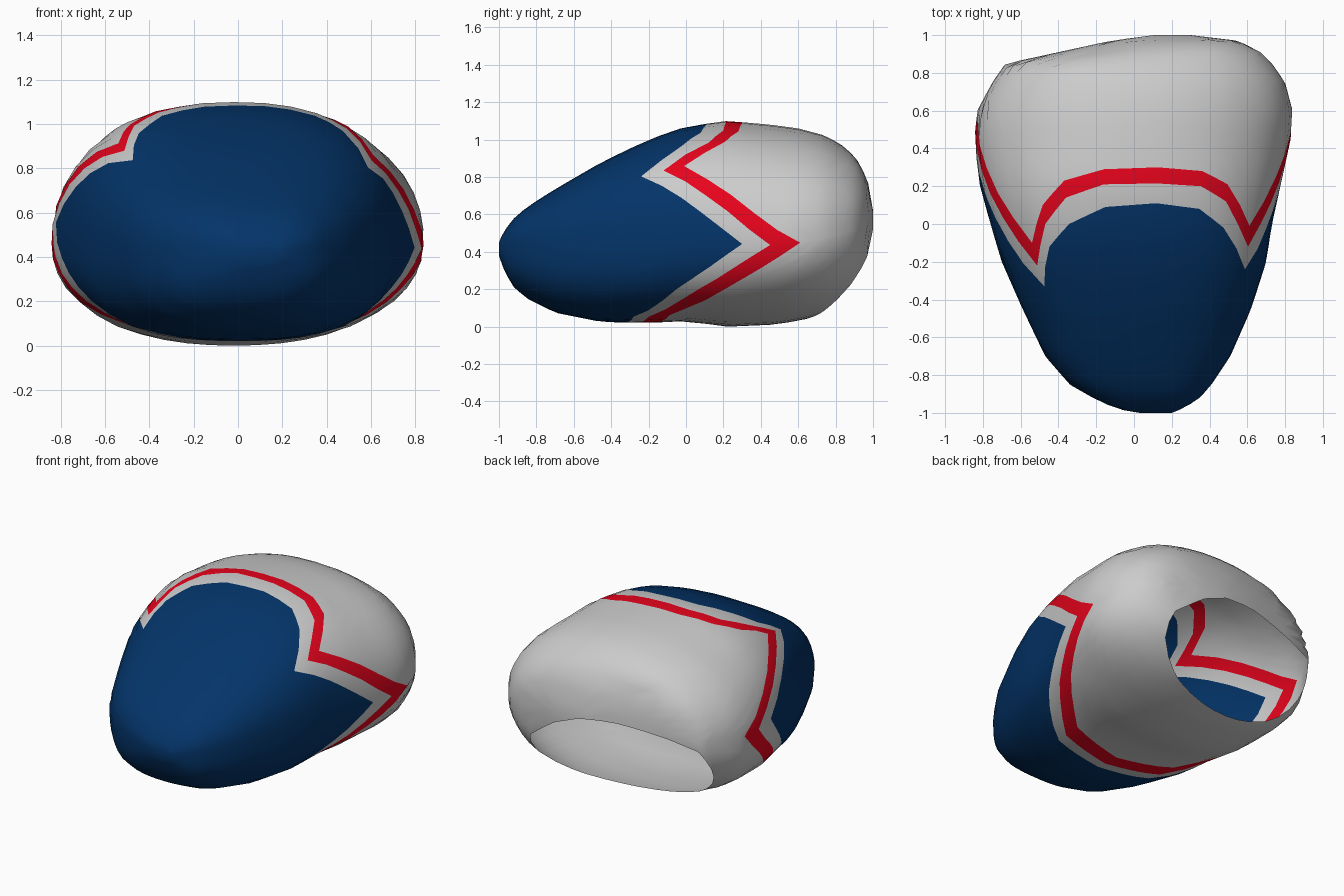
import bpy, bmesh, math
from mathutils import Vector

if "Cube" in bpy.data.objects:
    bpy.data.objects.remove(bpy.data.objects["Cube"])

# Shell sections along y: y, left x, right x, top z, bottom z, widest z
SECTIONS = [
    (-1.0, .03, .2, .45, .38, .42), (-.98, -.09, .25, .50, .32, .42),
    (-.93, -.2, .34, .57, .22, .42), (-.85, -.34, .41, .64, .15, .42),
    (-.7, -.47, .51, .735, .075, .43), (-.45, -.59, .62, .88, .025, .44),
    (-.2, -.70, .70, 1.0, .02, .45), (0, -.76, .73, 1.07, .03, .46),
    (.22, -.82, .78, 1.1, .0, .47), (.45, -.845, .83, 1.08, .01, .46),
    (.6, -.83, .84, 1.06, .03, .47), (.75, -.75, .80, 1.02, .07, .50),
    (.85, -.68, .73, .96, .12, .52), (.91, -.40, .67, .90, .17, .54),
    (.97, -.13, .55, .79, .28, .56), (1.0, .1, .3, .62, .50, .57)]

# Edge of the front patch round the shell: angle, y, and the two red stripe edges behind it
STRIPES = [
    (-90, -.33, -.27, -.17), (-60, -.28, -.20, -.09), (-34, -.05, .07, .20),
    (-3, .30, .45, .61), (38, -.24, -.12, -.01), (52, -.02, .12, .21),
    (63, .08, .20, .28), (80, .11, .215, .30), (100, .09, .21, .29),
    (115, .0, .14, .23), (125, -.12, .0, .10), (133, -.33, -.22, -.10),
    (172, .27, .42, .56), (214, -.05, .07, .20), (240, -.28, -.20, -.09),
    (270, -.33, -.27, -.17)]


def sample(table, v):
    """Linear lookup in a table sorted by its first column."""
    for a, b in zip(table, table[1:]):
        if v <= b[0]:
            t = max(0, (v - a[0]) / (b[0] - a[0]))
            return [p + (q - p) * t for p, q in zip(a[1:], b[1:])]
    return list(table[-1][1:])


def surface(y, deg):
    """Point on the rounded, slightly boxy cross-section at y."""
    xl, xr, zt, zb, zm = sample(SECTIONS, y)
    c, s = math.cos(math.radians(deg)), math.sin(math.radians(deg))
    n = 2.65 - .45 * min(1, max(0, (y + .2) / .6))
    r = (abs(c) ** n + abs(s) ** n) ** (-1 / n)
    return Vector(((xl + xr) / 2 + r * c * (xr - xl) / 2, y,
                   zm + r * s * ((zt - zm) if s > 0 else (zm - zb))))


def material(name, rgb):
    m = bpy.data.materials.new(name)
    m.diffuse_color = (*rgb, 1)
    m.use_nodes = True
    m.node_tree.nodes["Principled BSDF"].inputs["Base Color"].default_value = m.diffuse_color
    return m


# Columns pass through every corner of the stripe
angles = []
for a, b in zip(STRIPES, STRIPES[1:]):
    steps = max(2, round((b[0] - a[0]) / 8))
    angles += [a[0] + (b[0] - a[0]) * i / steps for i in range(steps)]

FRONT, BACK = 14, 14
bm = bmesh.new()
columns = []
for deg in angles:
    blue, red0, red1 = sample(STRIPES, deg)
    ys = [-1 + (blue + 1) * (i / FRONT) ** 1.7 for i in range(FRONT + 1)]
    ys += [red0, red1]
    ys += [red1 + (1 - red1) * (1 - (1 - i / BACK) ** 1.7) for i in range(1, BACK + 1)]
    columns.append([bm.verts.new(surface(y, deg)) for y in ys])

# Skin, coloured by row: blue front, grey band, red band, grey rear
for i, col in enumerate(columns):
    nxt = columns[(i + 1) % len(columns)]
    for j in range(len(col) - 1):
        f = bm.faces.new((col[j], nxt[j], nxt[j + 1], col[j + 1]))
        f.material_index = 1 if j < FRONT else 2 if j == FRONT + 1 else 0
bm.faces.new([c[0] for c in columns]).material_index = 1
bm.faces.new([c[-1] for c in columns])
bmesh.ops.recalc_face_normals(bm, faces=bm.faces)

# Slanted opening at the lower back; the bend during the cut makes its rim bow
BOW = .1
for v in bm.verts:
    v.co.y -= BOW * v.co.x ** 2
bmesh.ops.bisect_plane(bm, geom=bm.verts[:] + bm.edges[:] + bm.faces[:],
                       plane_co=(0, .625, 0), plane_no=Vector((-.2, 1, -.6)).normalized(),
                       clear_outer=True)
for v in bm.verts:
    v.co.y += BOW * v.co.x ** 2

mesh = bpy.data.meshes.new("striped_shell")
bm.to_mesh(mesh)
bm.free()
for m in (material("grey", (.8, .8, .8)), material("blue", (.001, .034, .14)),
          material("red", (.8, .001, .012))):
    mesh.materials.append(m)
shell = bpy.data.objects.new("striped_shell", mesh)
bpy.context.collection.objects.link(shell)
bpy.context.view_layer.objects.active = shell
shell.select_set(True)
bpy.ops.object.shade_smooth_by_angle(angle=math.radians(50))
